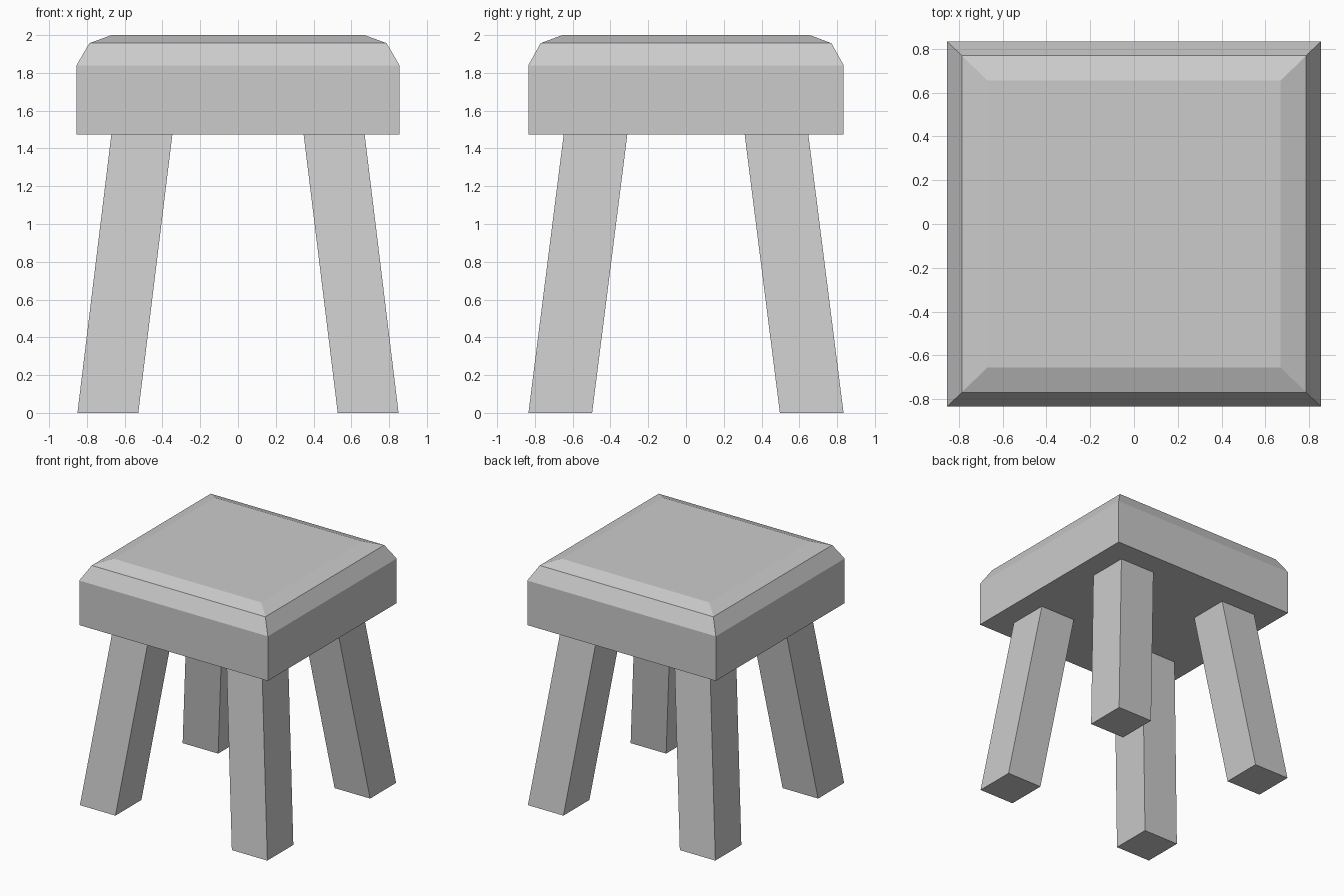
import bpy
import bmesh

cube = bpy.data.objects.get("Cube")
if cube:
    bpy.data.objects.remove(cube, do_unlink=True)

gray = bpy.data.materials.new("plain_gray")
gray.use_nodes = True
gray.diffuse_color = (0.6, 0.6, 0.6, 1)
gray.node_tree.nodes["Principled BSDF"].inputs["Base Color"].default_value = (0.6, 0.6, 0.6, 1)


def loft(name, sections):
    """Stack rectangles (x0, x1, y0, y1, z) into a closed flat-sided solid."""
    bm = bmesh.new()
    rings = [[bm.verts.new(p) for p in
              ((x0, y0, z), (x1, y0, z), (x1, y1, z), (x0, y1, z))]
             for x0, x1, y0, y1, z in sections]
    bm.faces.new(rings[0])
    bm.faces.new(rings[-1])
    for low, high in zip(rings, rings[1:]):
        for i in range(4):
            j = (i + 1) % 4
            bm.faces.new((low[i], low[j], high[j], high[i]))
    bmesh.ops.recalc_face_normals(bm, faces=bm.faces)
    mesh = bpy.data.meshes.new(name)
    bm.to_mesh(mesh)
    bm.free()
    mesh.materials.append(gray)
    obj = bpy.data.objects.new(name, mesh)
    bpy.context.collection.objects.link(obj)
    return obj


# Seat slab with a two-step chamfer around the top
profile = [(0.855, 0.835, 1.475), (0.855, 0.835, 1.84),
           (0.787, 0.77, 1.957), (0.67, 0.655, 2.0)]
loft("seat", [(-x, x, -y, y, z) for x, y, z in profile])

# Four splayed legs, wider apart at the floor
for side, sx in (("left", 1), ("right", -1)):
    for end, sy in (("front", -1), ("back", 1)):
        foot = (0.528 * sx, 0.85 * sx, 0.497 * sy, 0.834 * sy, 0)
        top = (0.347 * sx, 0.67 * sx, 0.31 * sy, 0.647 * sy, 1.478)
        loft(f"{end}_{side}_leg", [foot, top])
